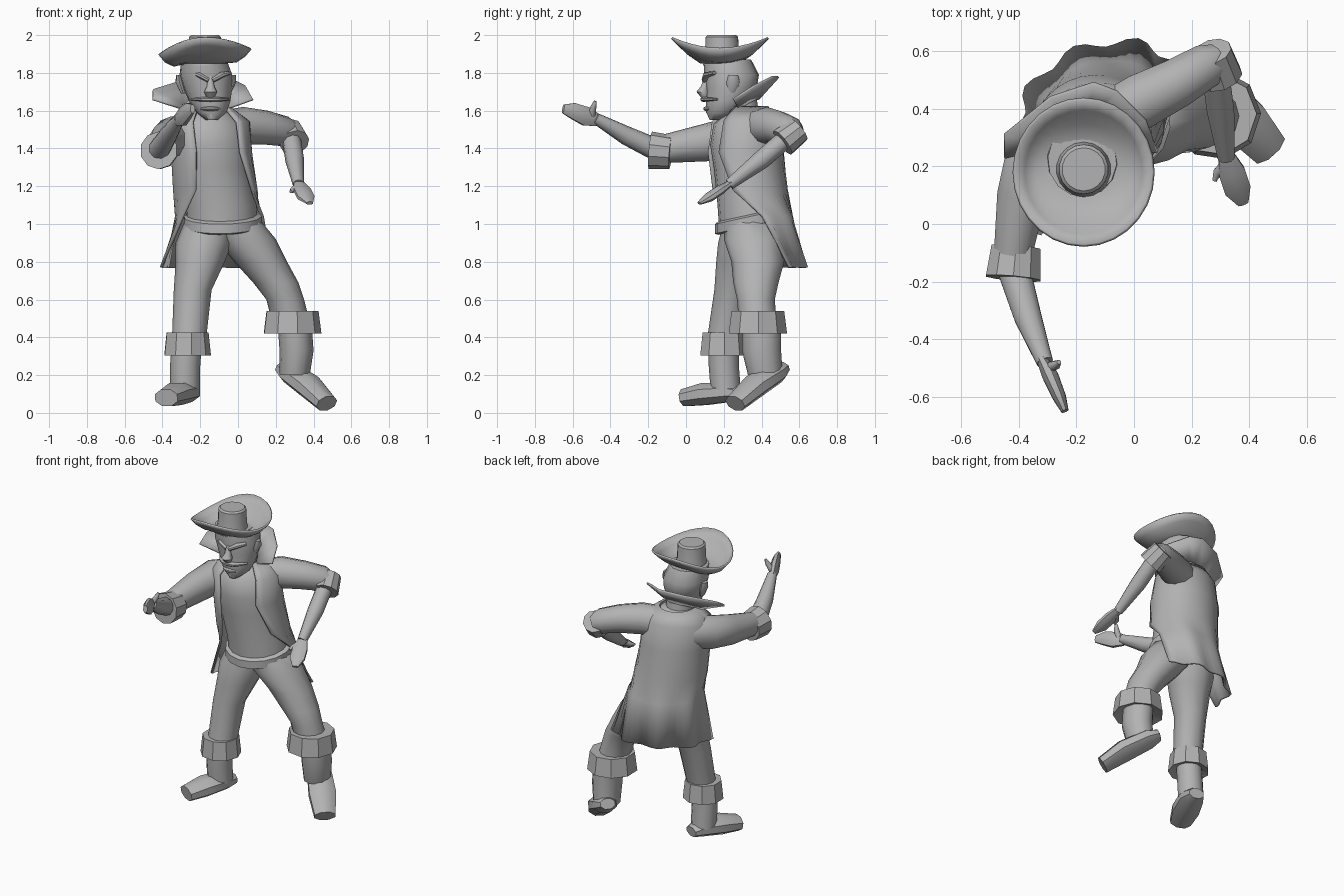
import bpy, bmesh
from math import sin, cos, pi
from mathutils import Vector, Matrix

if "Cube" in bpy.data.objects:
    bpy.data.objects.remove(bpy.data.objects["Cube"])

GREY = (.45, .45, .45, 1)
clay = bpy.data.materials.new("plain grey")
clay.use_nodes = True
clay.diffuse_color = GREY
clay.node_tree.nodes["Principled BSDF"].inputs["Base Color"].default_value = GREY


def loft(name, rings, closed=True, caps=True, thickness=0, angle=.9):
    """Skin a list of equal-length point rings into one object."""
    bm = bmesh.new()
    rows = [[bm.verts.new(point) for point in ring] for ring in rings]
    count = len(rows[0])
    for low, high in zip(rows, rows[1:]):
        for i in range(count if closed else count - 1):
            j = (i + 1) % count
            bm.faces.new((low[i], low[j], high[j], high[i]))
    if caps:
        bm.faces.new(rows[0])
        bm.faces.new(rows[-1])
    bmesh.ops.recalc_face_normals(bm, faces=bm.faces)
    mesh = bpy.data.meshes.new(name)
    bm.to_mesh(mesh)
    bm.free()
    mesh.materials.append(clay)
    part = bpy.data.objects.new(name, mesh)
    bpy.context.collection.objects.link(part)
    if thickness:
        modifier = part.modifiers.new("thickness", 'SOLIDIFY')
        modifier.thickness = thickness
        modifier.offset = 0
    bpy.ops.object.select_all(action='DESELECT')
    part.select_set(True)
    bpy.context.view_layer.objects.active = part
    bpy.ops.object.shade_smooth_by_angle(angle=angle)


def oval(x, y, z, width, depth, yaw=0, start=0, stop=2 * pi, count=12, pleat=0, tilt=0):
    """Level elliptical arc of points, measured from the front."""
    turn = Matrix.Rotation(yaw, 3, 'Z')
    ring = []
    for i in range(count):
        angle = start + (stop - start) * i / count
        swell = 1 + pleat * cos(i * pi / 3)
        p = turn @ Vector((width * sin(angle), -depth * cos(angle), 0)) * swell
        ring.append((x + p.x, y + p.y, z + tilt * p.y))
    return ring


def stack(name, stations, depth=1, yaw=0, count=12, tilt=0, angle=.9):
    """Level rings given as x, y, z, half width; depth is a share of width."""
    loft(name, [oval(x, y, z, width, width * depth, yaw, count=count, tilt=tilt)
                for x, y, z, width in stations], angle=angle)


def tube(name, path, radii, height=1, count=10, angle=.9):
    """Rings across a path, with one half width for each point."""
    points = [Vector(point) for point in path]
    last = len(points) - 1
    rings = []
    for i, (centre, radius) in enumerate(zip(points, radii)):
        along = (points[min(i + 1, last)] - points[max(i - 1, 0)]).normalized()
        side = along.cross(Vector((0, 0, 1))).normalized()
        up = side.cross(along) * height
        turns = [2 * pi * (k + .5) / count for k in range(count)]
        rings.append([centre + radius * (side * cos(t) + up * sin(t)) for t in turns])
    loft(name, rings, angle=angle)


def band(name, start, end, outer_start, outer_end, hole):
    """Thick turned-back cuff between two points."""
    tube(name, [start, Vector(start).lerp(Vector(end), .01),
                Vector(start).lerp(Vector(end), .99), end],
         [hole, outer_start, outer_end, hole], angle=.6)


# Shirt, neck and belt
BODY_YAW = .33
stack("shirt_body", [(-.08, .35, .95, .19), (-.09, .34, 1.1, .19), (-.13, .32, 1.3, .19),
                     (-.14, .31, 1.42, .2), (-.15, .31, 1.53, .18), (-.16, .32, 1.61, .1)],
      depth=.9, yaw=BODY_YAW, count=16)
stack("neck", [(-.16, .3, 1.55, .09), (-.17, .28, 1.7, .09)])
stack("belt", [(-.08, .34, .98, .19), (-.08, .34, .99, .21),
               (-.08, .34, 1.04, .21), (-.08, .34, 1.05, .19)],
      depth=.88, yaw=BODY_YAW, count=16, tilt=.22, angle=.7)

# Open coat with a pleated tail: x, y, z, width, depth, left gap, right gap, pleat
coat_rows = [(-.16, .32, 1.62, .11, .11, .6, .6, 0),
             (-.15, .31, 1.54, .21, .17, .5, .5, 0),
             (-.14, .31, 1.38, .21, .2, .5, .5, 0),
             (-.12, .33, 1.18, .22, .2, .8, .6, 0),
             (-.1, .36, 1.04, .23, .2, 1.4, 1.1, .02),
             (-.1, .39, .77, .3, .23, 1.8, 1.5, .07)]
loft("coat", [oval(x, y, z, width, depth, BODY_YAW, left, 2 * pi - right, 25, pleat)
              for x, y, z, width, depth, left, right, pleat in coat_rows],
     closed=False, caps=False, thickness=.014)

# Flared collar, narrowing to the neck
rim = [(-.45, .23, 1.66), (-.45, .31, 1.71), (-.29, .44, 1.76), (-.14, .49, 1.78),
       (-.06, .46, 1.78), (.04, .36, 1.73), (.08, .25, 1.66)]
neck_base = Vector((-.17, .3, 1.57))
loft("collar", [[neck_base.lerp(Vector(point), .45) for point in rim], rim],
     closed=False, caps=False, thickness=.012, angle=.5)

# Trouser legs
stack("left_trouser", [(-.03, .35, 1.03, .14), (.04, .36, .92, .16), (.12, .38, .8, .14),
                       (.2, .37, .69, .12), (.25, .37, .6, .1), (.28, .38, .48, .1)])
stack("right_trouser", [(-.14, .34, 1.02, .14), (-.18, .32, .9, .15), (-.2, .29, .8, .13),
                        (-.24, .25, .65, .1), (-.26, .2, .38, .09)])


# Turned trouser cuffs
def trouser_cuff(name, x, y, z, width):
    stack(name, [(x, y, z + .02, width * .6), (x, y, z, width),
                 (x, y, z + .12, width * .9), (x, y, z + .12, width * .6)],
          count=9, yaw=.2, angle=.6)


trouser_cuff("left_trouser_cuff", .285, .38, .42, .157)
trouser_cuff("right_trouser_cuff", -.27, .2, .305, .127)

# Boots: shaft and foot
stack("left_boot_shaft", [(.3, .4, .47, .09), (.31, .4, .33, .09), (.3, .42, .2, .08)], depth=1.15)
stack("right_boot_shaft", [(-.27, .2, .38, .08), (-.28, .2, .25, .08), (-.28, .21, .12, .08)])
for name, path in (
        ("left_boot_foot", [(.23, .51, .24), (.28, .47, .21), (.38, .36, .14), (.47, .26, .05)]),
        ("right_boot_foot", [(-.25, .3, .1), (-.27, .23, .11), (-.33, .1, .1), (-.38, -.01, .08)])):
    tube(name, path, [.05, .08, .09, .07], height=.7, count=8, angle=.7)

# Sleeves
tube("left_sleeve", [(-.09, .36, 1.5), (.03, .43, 1.52), (.15, .49, 1.51),
                     (.25, .55, 1.49), (.29, .57, 1.47)], [.1, .1, .09, .08, .06])
tube("right_sleeve", [(-.26, .34, 1.47), (-.35, .25, 1.46), (-.39, .1, 1.43),
                      (-.42, -.1, 1.4)], [.09, .1, .09, .07], height=1.1)
band("left_sleeve_cuff", (.27, .6, 1.5), (.3, .51, 1.43), .07, .08, .05)
band("right_sleeve_cuff", (-.41, -.08, 1.38), (-.42, -.19, 1.39), .09, .1, .05)

# Forearms
tube("left_forearm", [(.28, .55, 1.47), (.3, .4, 1.34), (.32, .23, 1.21)], [.05, .05, .03])
tube("right_forearm", [(-.42, -.15, 1.39), (-.37, -.32, 1.47), (-.31, -.48, 1.56)],
     [.06, .05, .03])

# Flat hands and thumbs
tube("left_hand", [(.32, .24, 1.22), (.34, .18, 1.18), (.36, .12, 1.14), (.38, .07, 1.11)],
     [.03, .05, .05, .02], height=.5, count=8)
tube("right_hand", [(-.32, -.47, 1.55), (-.29, -.53, 1.57), (-.26, -.6, 1.6), (-.24, -.65, 1.61)],
     [.02, .03, .025, .014], height=1.8, count=8)
THUMB = [.02, .016, .008]
tube("left_thumb", [(.32, .21, 1.2), (.29, .18, 1.18), (.28, .15, 1.17)], THUMB, count=8)
tube("right_thumb", [(-.3, -.5, 1.57), (-.27, -.49, 1.62), (-.26, -.48, 1.65)], THUMB, count=8)

# Head
stack("head", [(-.14, .16, 1.55, .03), (-.14, .19, 1.59, .08), (-.15, .22, 1.65, .11),
               (-.16, .24, 1.72, .13), (-.17, .24, 1.79, .14), (-.18, .22, 1.87, .12)],
      depth=1.05, yaw=.12, count=14)

# Face
FACE = -.145
stack("nose", [(FACE, .1, 1.67, .02), (FACE, .09, 1.7, .035),
               (FACE, .1, 1.73, .02), (FACE, .11, 1.78, .014)], count=8)
stack("chin", [(-.14, .14, 1.55, .02), (-.14, .14, 1.58, .04), (-.14, .15, 1.6, .04)],
      depth=.7, count=8)


def face_bow(name, half_width, z, front, sweep, radius):
    """Curved strip across the face, thinning towards both ends."""
    steps = [k / 3 for k in range(-3, 4)]
    tube(name, [(FACE + half_width * s, front + sweep * s * s, z) for s in steps],
         [radius * (1 - .6 * s * s) for s in steps], height=.7, count=8)


face_bow("moustache", .1, 1.66, .095, .07, .02)
face_bow("lower_lip", .05, 1.61, .108, .02, .018)

# Brows and ears
for side, label in ((-1, "right"), (1, "left")):
    tube(label + "_brow", [(FACE + side * .01, .1, 1.76), (FACE + side * .06, .11, 1.79),
                           (FACE + side * .1, .15, 1.8)], [.018, .022, .014], height=.7, count=8)
    stack(label + "_ear", [(-.17 + side * .12, .24, 1.69, .012), (-.17 + side * .14, .25, 1.75, .02),
                           (-.17 + side * .145, .25, 1.79, .014)], depth=1.8, count=8)

# Hat: brim upturned at front and back, round crown
HAT_X, HAT_Y = -.175, .18
brim = []
for radius, height, rise in ((.02, 1.86, 0), (.1, 1.855, 0), (.17, 1.85, .055),
                             (.215, 1.875, .075), (.25, 1.915, .07)):
    turns = [2 * pi * k / 28 for k in range(28)]
    brim.append([(HAT_X + radius * .97 * cos(t), HAT_Y + radius * 1.02 * sin(t),
                  height + rise * (sin(t) ** 2 + .2 * cos(t) * abs(cos(t)))) for t in turns])
loft("hat_brim", brim, caps=False, thickness=.012)
stack("hat_crown", [(HAT_X, HAT_Y + .01, z, width) for z, width in
                    ((1.84, .1), (1.9, .09), (1.99, .086), (2, .075))], count=18, angle=.6)
